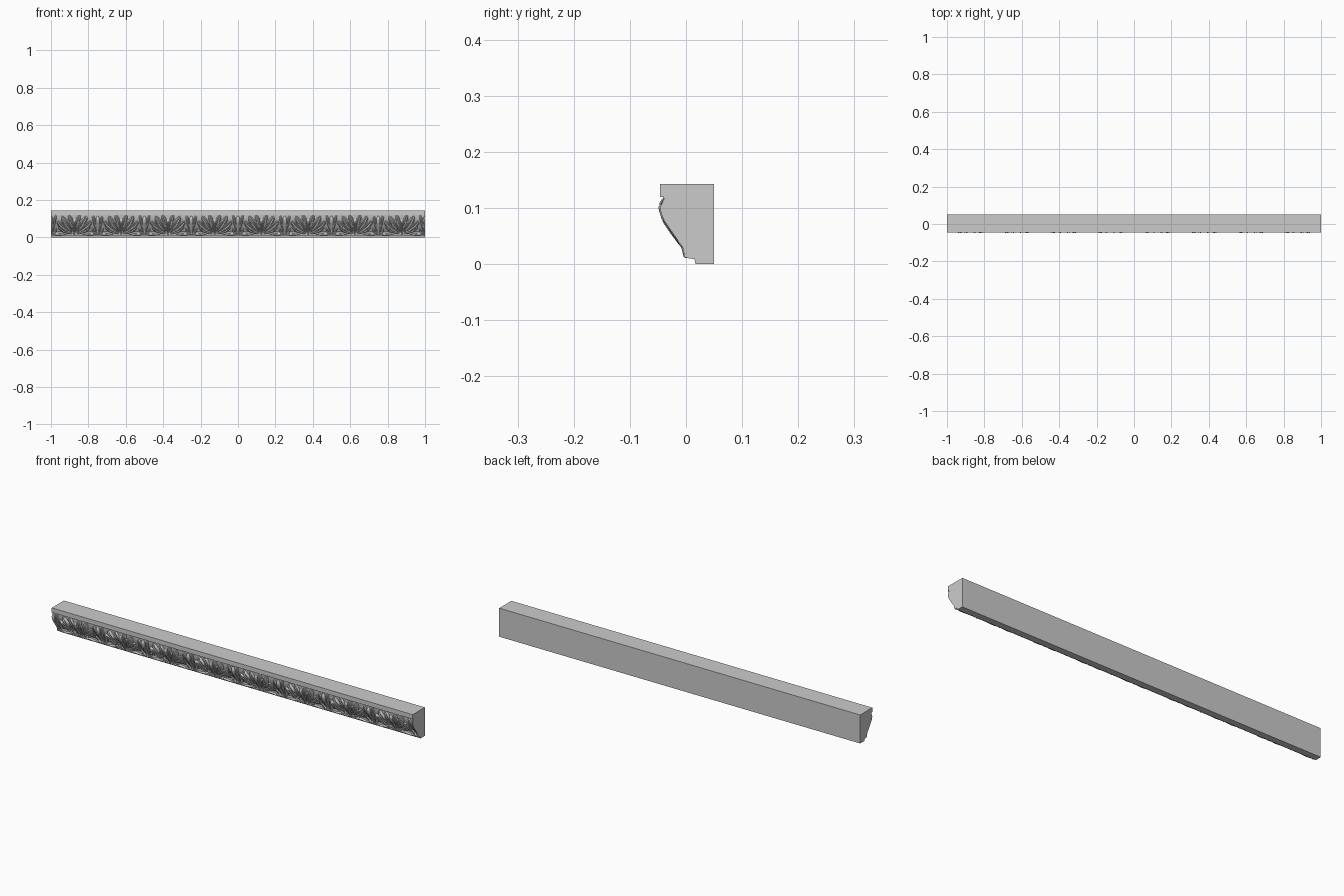
import bpy, bmesh, math

if "Cube" in bpy.data.objects:
    bpy.data.objects.remove(bpy.data.objects["Cube"])

PERIOD, COUNT = 0.25, 8
HALF = PERIOD / 2

# Cross-section of the moulding as (y, z); the carved face runs between z 0.011 and 0.12
FACE = [(-0.040, 0.120), (-0.037, 0.100), (-0.031, 0.080), (-0.022, 0.066),
        (-0.012, 0.050), (-0.003, 0.035), (0.001, 0.030), (0.001, 0.011)]
PROFILE = [(0.05, 0), (0.05, 0.143), (-0.046, 0.143), (-0.046, 0.120)] + FACE + \
          [(0.015, 0.009), (0.017, 0)]


def face_y(z):
    """Depth of the plain curved face at height z."""
    z = max(0.011, min(0.12, z))
    for (y1, z1), (y0, z0) in zip(FACE, FACE[1:]):
        if z >= z0:
            return y0 + (y1 - y0) * (z - z0) / (z1 - z0)
    return FACE[-1][0]


def new_object(name, bm):
    bmesh.ops.recalc_face_normals(bm, faces=bm.faces)
    me = bpy.data.meshes.new(name)
    bm.to_mesh(me)
    bm.free()
    ob = bpy.data.objects.new(name, me)
    bpy.context.collection.objects.link(ob)
    return ob


def lobe(bm, p0, p1, p2, width, lift, mirror=True, groove=0.0, nt=14, nw=8):
    """Tapered blade along a curve in (x, z), raised from the face, curling out at its tip."""
    for side in ((1, -1) if mirror else (1,)):
        rows = []
        for i in range(nt + 1):
            t = i / nt
            a, b, c = (1 - t) ** 2, 2 * t * (1 - t), t * t
            x = a * p0[0] + b * p1[0] + c * p2[0]
            z = a * p0[1] + b * p1[1] + c * p2[1]
            dx = (1 - t) * (p1[0] - p0[0]) + t * (p2[0] - p1[0])
            dz = (1 - t) * (p1[1] - p0[1]) + t * (p2[1] - p1[1])
            n = math.hypot(dx, dz) or 1
            w = width * (0.3 + 0.7 * math.sin(min(1, t / 0.65) * math.pi / 2))
            if t > 0.65:
                w *= math.sqrt(max(0.01, 1 - ((t - 0.65) / 0.35) ** 2))
            h = lift * (0.45 + 0.55 * math.sin(t * math.pi * 0.6)) * min(1, (1 - t) * 6 + 0.1)
            row = []
            for j in range(nw + 1):
                u = 2 * j / nw - 1
                px = max(-HALF, min(HALF, x + u * w * dz / n))
                pz = max(0.0105, min(0.1205, z - u * w * dx / n))
                dome = (1 - u ** 4) * (1 - groove * (1 - abs(u)) ** 2)
                py = face_y(pz) - h * dome + 0.001
                row.append(bm.verts.new((side * px, max(py, -0.051), pz)))
            rows.append(row)
        for r0, r1 in zip(rows, rows[1:]):
            for j in range(nw):
                q = (r0[j], r0[j + 1], r1[j + 1], r1[j])
                bm.faces.new(q if side > 0 else q[::-1])


def carve(name, lobes):
    """Make one repeat of a carved part, then repeat it along the moulding."""
    bm = bmesh.new()
    for args in lobes:
        lobe(bm, *args)
    ob = new_object(name, bm)
    ob.location.x = -1 + HALF
    mod = ob.modifiers.new("repeat", 'ARRAY')
    mod.count = COUNT
    mod.use_relative_offset = False
    mod.use_constant_offset = True
    mod.constant_offset_displace = (PERIOD, 0, 0)
    bpy.ops.object.select_all(action='DESELECT')
    ob.select_set(True)
    bpy.context.view_layer.objects.active = ob
    bpy.ops.object.shade_smooth_by_angle(angle=math.radians(40))


# Plain moulding body
bm = bmesh.new()
ends = [[bm.verts.new((x, y, z)) for y, z in PROFILE] for x in (-1, 1)]
n = len(PROFILE)
for i in range(n):
    k = (i + 1) % n
    bm.faces.new((ends[0][i], ends[0][k], ends[1][k], ends[1][i]))
bm.faces.new(ends[0])
bm.faces.new(ends[1][::-1])
new_object("moulding_body", bm)

# Broad leaf: backing blade, spreading side lobes, split tip and central rib
carve("broad_leaf", [
    ((0, 0.014), (0, 0.055), (0, 0.100), 0.060, 0.007, False),
    ((0.008, 0.030), (0.010, 0.075), (0.030, 0.119), 0.013, 0.013, True, 0.4),
    ((0.012, 0.030), (0.040, 0.060), (0.066, 0.114), 0.015, 0.016, True, 0.4),
    ((0.012, 0.026), (0.058, 0.045), (0.092, 0.088), 0.014, 0.015, True, 0.4),
    ((0.010, 0.022), (0.050, 0.026), (0.086, 0.056), 0.010, 0.013, True, 0.4),
    ((0, 0.013), (0, 0.050), (0, 0.088), 0.010, 0.017, False, 0.3),
])

# Narrow leaf shared by neighbouring repeats, cut through its middle at the ends
carve("narrow_leaf", [
    ((0.125, 0.012), (0.125, 0.060), (0.125, 0.116), 0.012, 0.011),
    ((0.122, 0.012), (0.114, 0.070), (0.098, 0.119), 0.009, 0.009, True, 0.3),
])

# Curling stems that sweep along the foot of the leaves
carve("foot_stem", [
    ((0.125, 0.016), (0.070, 0.010), (0.030, 0.026), 0.006, 0.006),
    ((0.118, 0.014), (0.104, 0.022), (0.096, 0.050), 0.006, 0.010),
])
